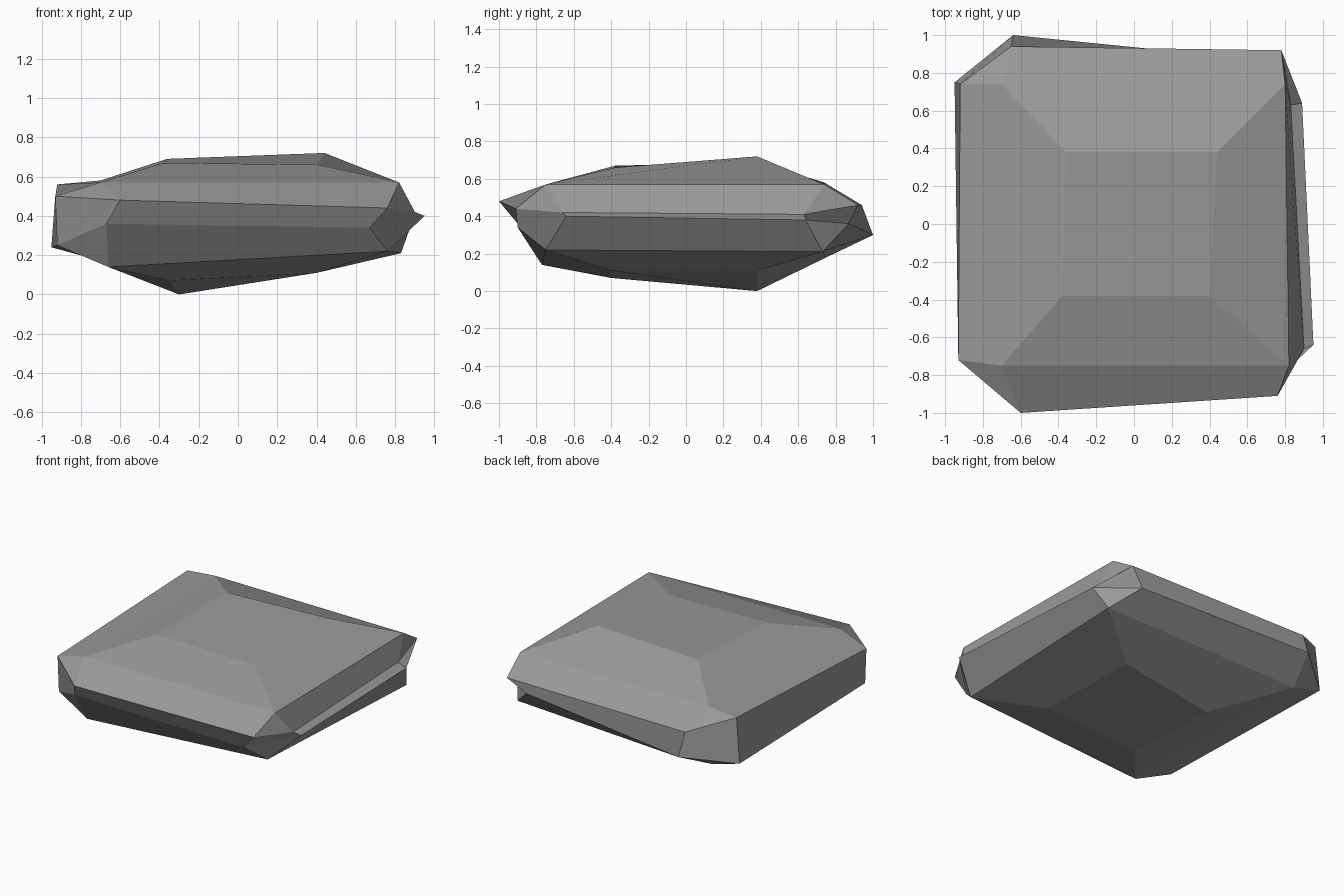
import bpy
import bmesh

# Remove the default object
default_cube = bpy.data.objects.get("Cube")
if default_cube:
    bpy.data.objects.remove(default_cube, do_unlink=True)


def flat_material(name, colour):
    material = bpy.data.materials.new(name)
    material.use_nodes = True
    material.diffuse_color = colour
    shader = material.node_tree.nodes["Principled BSDF"]
    shader.inputs["Base Color"].default_value = colour
    shader.inputs["Roughness"].default_value = 0.9
    return material


# The boulder is a chipped slab: each corner steps down through the same
# named points, given in hundredths of a unit
LEVELS = ("top_inner", "top_outer", "side_upper", "end_upper",
          "side_lower", "end_lower", "base_outer", "base_inner")
CORNERS = {
    "back_low_x": ((-36, 38, 69), (-70, 74, 58), (-92, 74, 56), (-65, 94, 46),
                   (-95, 75, 24), (-64, 100, 30), (-73, 75, 18), (-30, 38, 0)),
    "back_high_x": ((44, 38, 72), (80, 74, 57), (83, 63, 41), (78, 92, 46),
                    (89, 64, 38), (66, 87, 36), (83, 73, 21), (38, 38, 11)),
    "front_high_x": ((40, -38, 66), (82, -75, 57), (90, -66, 42), (76, -91, 44),
                     (95, -64, 40), (67, -90, 34), (76, -75, 22), (40, -40, 11)),
    "front_low_x": ((-38, -38, 67), (-70, -75, 57), (-93, -72, 50), (-60, -100, 48),
                    (-92, -72, 25), (-67, -90, 36), (-66, -77, 14), (-35, -40, 7)),
}

mesh_builder = bmesh.new()
corners = []
for points in CORNERS.values():
    verts = [mesh_builder.verts.new([value / 100 for value in point])
             for point in points]
    corners.append(dict(zip(LEVELS, verts)))


def band(first, second, upper, lower):
    """One facet running between two neighbouring corners."""
    mesh_builder.faces.new((first[upper], second[upper],
                            second[lower], first[lower]))


# Flat top and underside
mesh_builder.faces.new([corner["top_inner"] for corner in corners])
mesh_builder.faces.new([corner["base_inner"] for corner in corners])

# Facets along the four edges, alternating between ends and sides
for index, corner in enumerate(corners):
    following = corners[(index + 1) % len(corners)]
    edge = "side" if index % 2 else "end"
    path = ("top_inner", "top_outer", edge + "_upper",
            edge + "_lower", "base_outer", "base_inner")
    for upper, lower in zip(path, path[1:]):
        band(corner, following, upper, lower)

# Chipped corners: triangle, upright quad, triangle
for corner in corners:
    for names in (("top_outer", "side_upper", "end_upper"),
                  ("side_upper", "end_upper", "end_lower", "side_lower"),
                  ("side_lower", "end_lower", "base_outer")):
        mesh_builder.faces.new([corner[name] for name in names])

bmesh.ops.recalc_face_normals(mesh_builder, faces=mesh_builder.faces[:])

# Finished boulder, flat shaded in a single stone colour
boulder_mesh = bpy.data.meshes.new("boulder")
mesh_builder.to_mesh(boulder_mesh)
mesh_builder.free()
boulder_mesh.materials.append(flat_material("stone grey", (0.32, 0.32, 0.32, 1)))
boulder = bpy.data.objects.new("boulder", boulder_mesh)
bpy.context.collection.objects.link(boulder)
